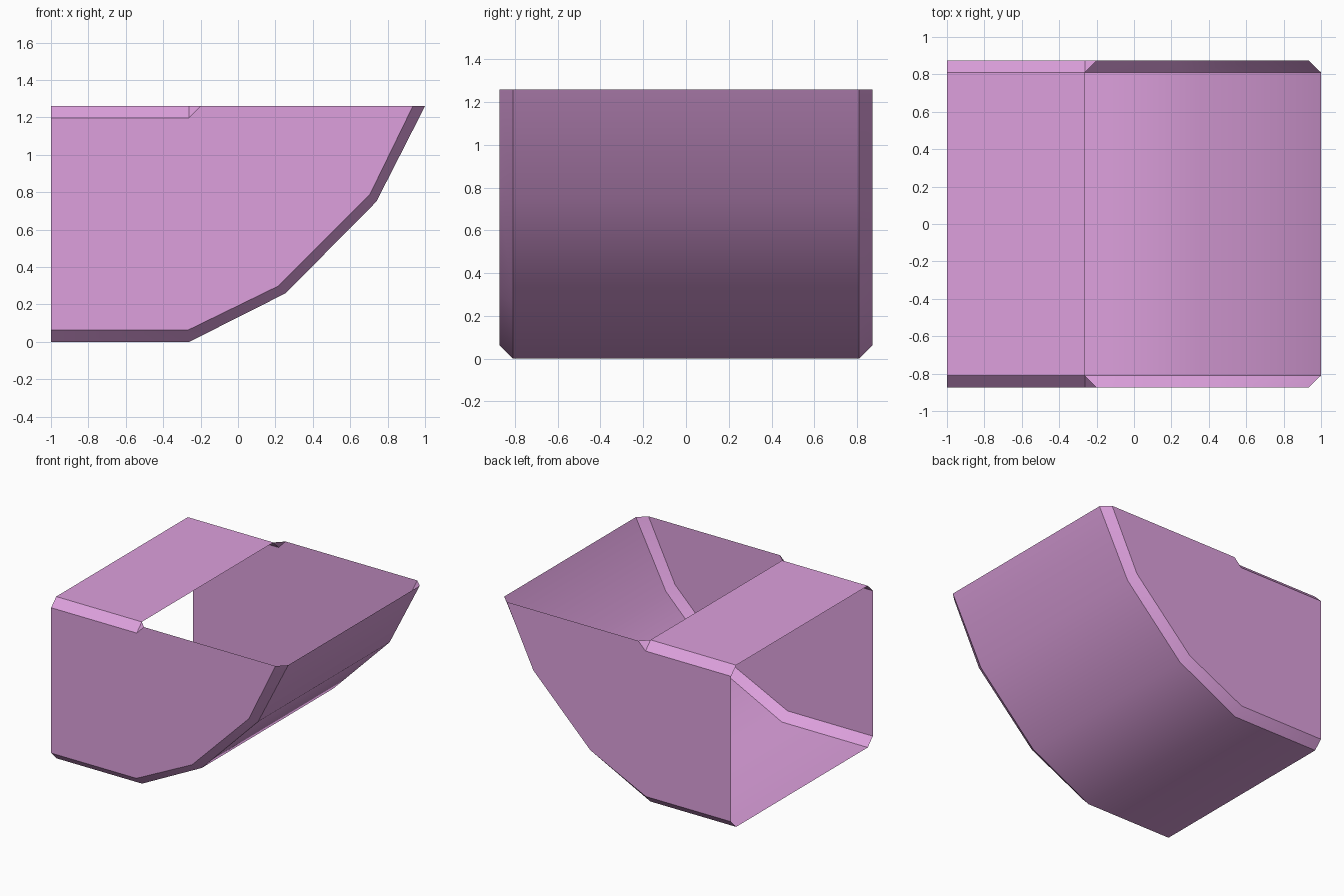
import bpy, bmesh

if "Cube" in bpy.data.objects:
    bpy.data.objects.remove(bpy.data.objects["Cube"])

plum = bpy.data.materials.new("plum")
plum.diffuse_color = (0.723, 0.352, 0.723, 1)
plum.use_nodes = True
plum.node_tree.nodes["Principled BSDF"].inputs["Base Color"].default_value = plum.diffuse_color

INNER_Y, OUTER_Y, TOP = 0.81, 0.873, 1.26
# (x, z) profiles of the curved floor and of the slightly smaller side wall
floor = [(-1, 0), (-0.26, 0), (0.255, 0.26), (0.74, 0.75), (1.0, TOP)]
wall = [(-1, 0.064), (-0.265, 0.064), (0.215, 0.298), (0.705, 0.788), (0.935, TOP)]

bm = bmesh.new()


def row(profile, y):
    return [bm.verts.new((x, y, z)) for x, z in profile]


def strip(a, b):
    for i in range(len(a) - 1):
        bm.faces.new((a[i], a[i + 1], b[i + 1], b[i]))


floor_rows, lid_rows = [], []
for s in (-1, 1):
    f, w = row(floor, s * INNER_Y), row(wall, s * OUTER_Y)
    lid = row([(-1, TOP), (-0.262, TOP)], s * INNER_Y)
    rim = row([(-1, 1.197), (-0.262, 1.197)], s * OUTER_Y)
    notch = row([(-0.2, TOP)], s * OUTER_Y)[0]
    strip(f, w)                                   # lower bevel
    bm.faces.new(w + [notch, rim[1], rim[0]])     # side wall
    strip(rim, lid)                               # upper bevel
    bm.faces.new((rim[1], notch, lid[1]))         # bevel end corner
    floor_rows.append(f)
    lid_rows.append(lid)
strip(*floor_rows)                                # curved floor
strip(*lid_rows)                                  # half lid

# Consistent outward normals on the open shell
bmesh.ops.recalc_face_normals(bm, faces=bm.faces)
bm.normal_update()
if max(bm.faces, key=lambda f: f.calc_center_median().z).normal.z < 0:
    bmesh.ops.reverse_faces(bm, faces=bm.faces)

mesh = bpy.data.meshes.new("open_scoop")
bm.to_mesh(mesh)
bm.free()
mesh.materials.append(plum)
scoop = bpy.data.objects.new("open_scoop", mesh)
bpy.context.collection.objects.link(scoop)

# Smooth the curved floor, keep bevel edges crisp
bpy.context.view_layer.objects.active = scoop
scoop.select_set(True)
bpy.ops.object.shade_smooth_by_angle(angle=0.55)
